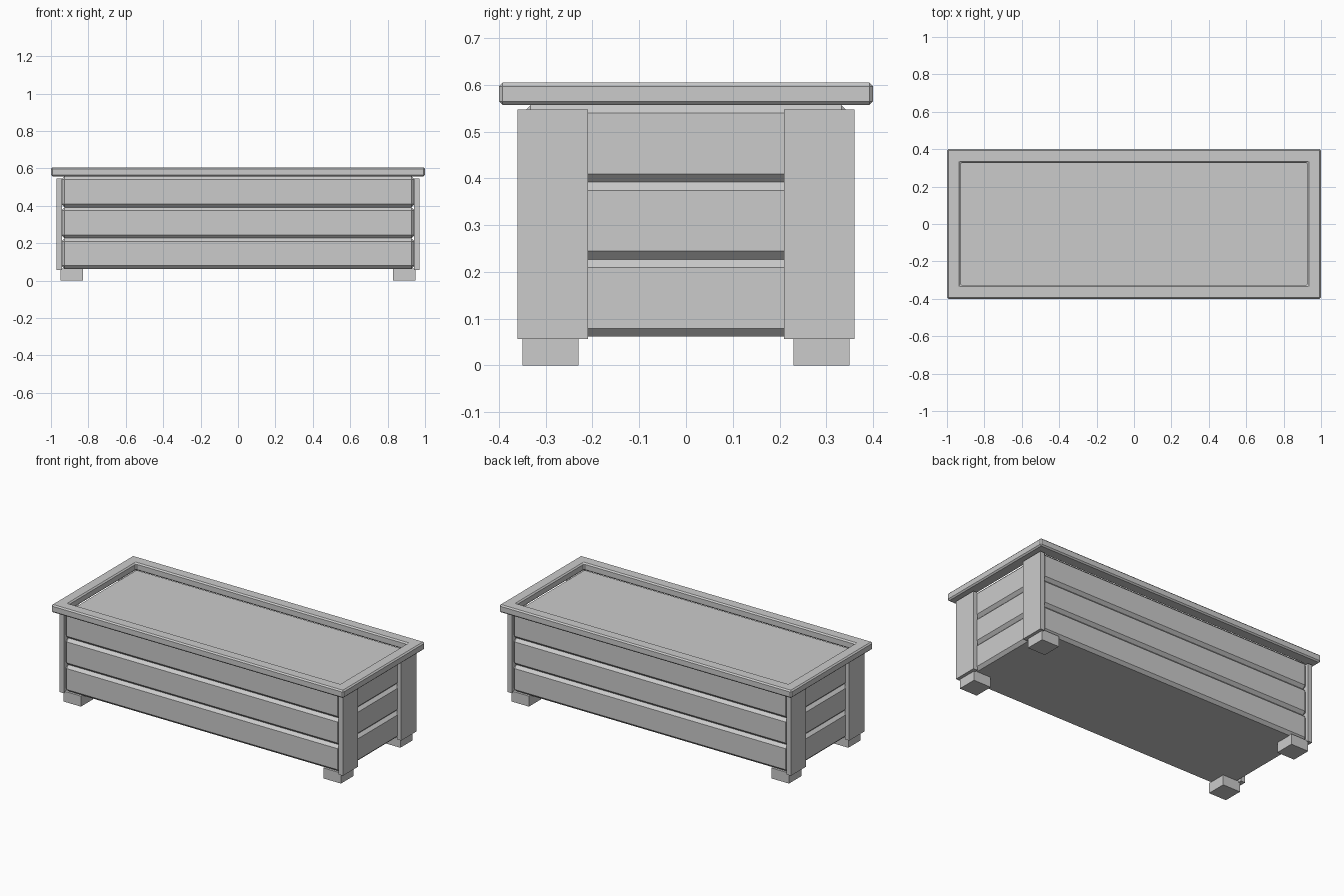
import bpy, bmesh

if "Cube" in bpy.data.objects:
    bpy.data.objects.remove(bpy.data.objects["Cube"])


def add_object(name, bm, bevel=0.0):
    mesh = bpy.data.meshes.new(name)
    bmesh.ops.recalc_face_normals(bm, faces=bm.faces)
    bm.to_mesh(mesh)
    bm.free()
    obj = bpy.data.objects.new(name, mesh)
    bpy.context.collection.objects.link(obj)
    if bevel:
        mod = obj.modifiers.new("bevel", "BEVEL")
        mod.width = bevel
        mod.segments = 1
        mod.limit_method = "ANGLE"
    return obj


def box(name, x, y, z, bevel=0.0):
    bm = bmesh.new()
    bmesh.ops.create_cube(bm, size=1)
    for v in bm.verts:
        v.co = [r[0] + (c + 0.5) * (r[1] - r[0]) for c, r in zip(v.co, (x, y, z))]
    return add_object(name, bm, bevel)


def rect_frame(name, outer, inner, z0, z1, bevel):
    bm = bmesh.new()
    signs = [(-1, -1), (1, -1), (1, 1), (-1, 1)]
    rings = [[bm.verts.new((sx * w, sy * d, z)) for sx, sy in signs]
             for (w, d), z in ((outer, z0), (outer, z1), (inner, z1), (inner, z0))]
    for r in range(4):
        a, b = rings[r], rings[(r + 1) % 4]
        for i in range(4):
            j = (i + 1) % 4
            bm.faces.new((a[i], a[j], b[j], b[i]))
    return add_object(name, bm, bevel)


# Three stacked chamfered board courses; the top one closes the planter
for i in range(3):
    z = 0.062 + 0.165 * i
    box(f"board_course_{i + 1}", (-0.945, 0.945), (-0.35, 0.35), (z, z + 0.165), 0.0175)

# Overhanging top rim
rect_frame("top_rim", (1.0, 0.4), (0.927, 0.327), 0.557, 0.605, 0.008)

# Corner planks on the ends, and feet
for sx, side in ((-1, "left"), (1, "right")):
    for sy, end in ((-1, "front"), (1, "back")):
        xs = sorted((sx * 0.94, sx * 0.97))
        box(f"{end}_{side}_plank", xs, sorted((sy * 0.21, sy * 0.36)), (0.057, 0.547))
        xs = sorted((sx * 0.83, sx * 0.95))
        box(f"{end}_{side}_foot", xs, sorted((sy * 0.23, sy * 0.35)), (0.0, 0.065))
